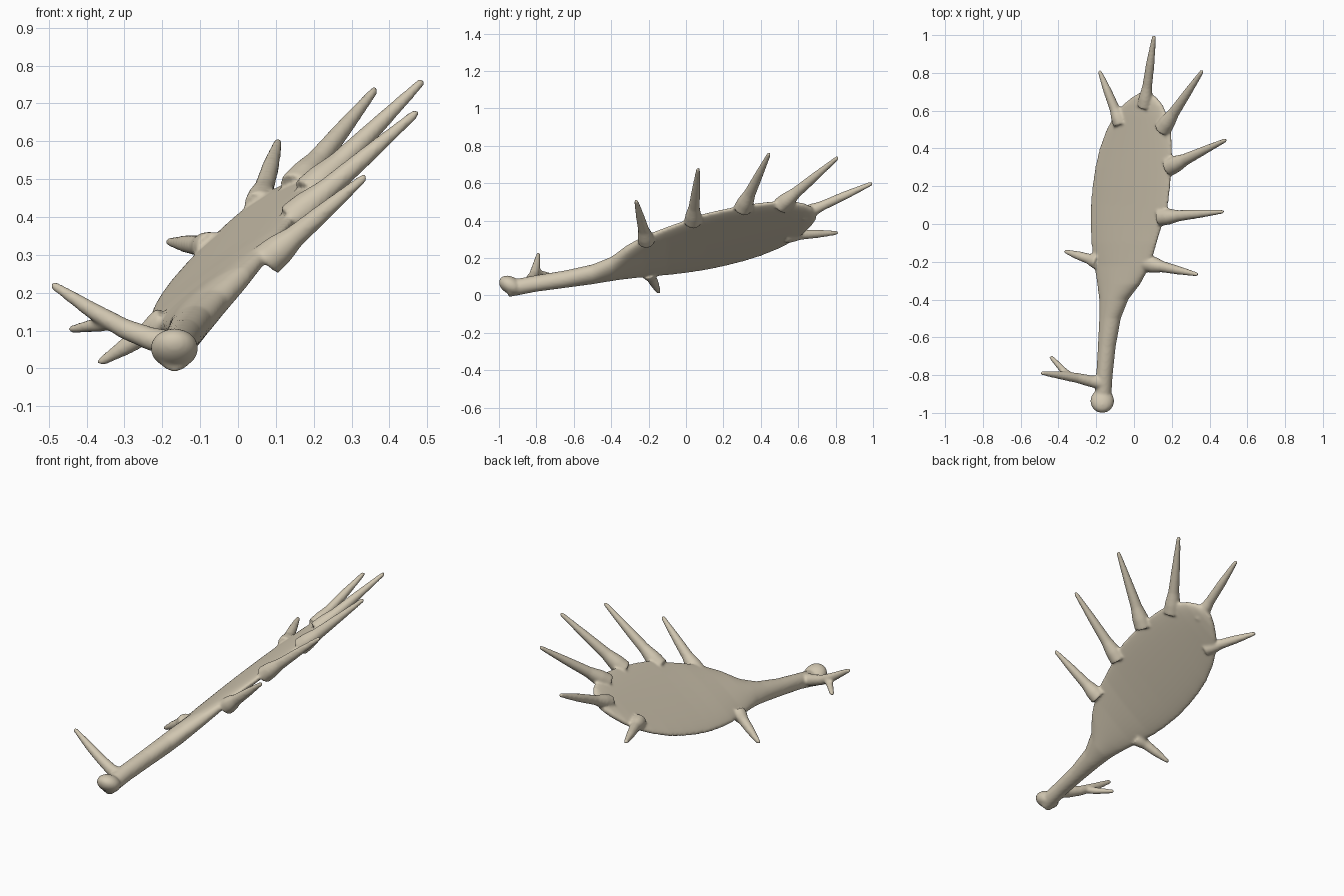
import bpy, bmesh, math
from mathutils import Vector, Matrix

if "Cube" in bpy.data.objects:
    bpy.data.objects.remove(bpy.data.objects["Cube"])

SLOPE_X, SLOPE_Y, LEVEL = 0.73, 0.14, 0.29   # tilted plane the antler lies in

bone = bpy.data.materials.new("bone")
bone.diffuse_color = (0.64, 0.57, 0.44, 1)
bone.use_nodes = True
bone.node_tree.nodes["Principled BSDF"].inputs["Base Color"].default_value = bone.diffuse_color
bm = bmesh.new()


def loft(rings):
    """Skin a list of point rings and cap both ends."""
    rows = [[bm.verts.new(p) for p in ring] for ring in rings]
    n = len(rows[0])
    for a, b in zip(rows, rows[1:]):
        for i in range(n):
            j = (i + 1) % n
            bm.faces.new((a[i], a[j], b[j], b[i]))
    bm.faces.new(rows[0][::-1])
    bm.faces.new(rows[-1])


def tine(points, radii, n=16):
    """Round tapered tube through points, with a rounded tip."""
    pts = [Vector(p) for p in points]
    end = (pts[-1] - pts[-2]).normalized()
    r = radii[-1]
    tip = pts[-1]
    pts[-1] = tip - end * r
    pts += [tip - end * r * 0.4, tip]
    radii = list(radii) + [r * 0.8, r * 0.25]
    rings = []
    for i, p in enumerate(pts):
        d = (pts[min(i + 1, len(pts) - 1)] - pts[max(i - 1, 0)]).normalized()
        s = d.cross(Vector((0, 0, 1))).normalized()
        t = s.cross(d)
        rings.append([p + (s * math.cos(2 * math.pi * k / n) + t * math.sin(2 * math.pi * k / n)) * radii[i]
                      for k in range(n)])
    loft(rings)


# Beam widening into the palm: y, left x, right x, half thickness, z shift
sections = [
    (-0.95, -0.212, -0.122, 0.044, 0.0), (-0.80, -0.20, -0.113, 0.045, 0.0),
    (-0.65, -0.191, -0.097, 0.046, -0.008), (-0.50, -0.184, -0.07, 0.048, -0.015),
    (-0.40, -0.184, -0.03, 0.048, -0.015), (-0.32, -0.192, 0.03, 0.042, -0.01),
    (-0.22, -0.208, 0.085, 0.034, -0.005), (-0.10, -0.225, 0.12, 0.029, 0.0),
    (0.0, -0.23, 0.15, 0.027, 0.0), (0.10, -0.229, 0.18, 0.026, 0.0),
    (0.20, -0.22, 0.192, 0.026, 0.0), (0.30, -0.205, 0.20, 0.026, 0.0),
    (0.40, -0.182, 0.202, 0.026, 0.0), (0.50, -0.145, 0.195, 0.026, 0.0),
    (0.57, -0.107, 0.178, 0.026, 0.0), (0.63, -0.06, 0.152, 0.025, 0.0),
    (0.67, -0.012, 0.12, 0.022, 0.0), (0.695, 0.03, 0.085, 0.014, 0.0),
]
norm = math.hypot(1, SLOPE_X)
across = Vector((1, 0, SLOPE_X))
up = Vector((-SLOPE_X, 0, 1)) / norm
rings = []
for y, xl, xr, th, dz in sections:
    cx, half = (xl + xr) / 2, (xr - xl) / 2
    half = math.sqrt(half ** 2 - (th * SLOPE_X / norm) ** 2)
    c = Vector((cx, y, LEVEL + SLOPE_X * cx + SLOPE_Y * y + dz))
    power = 1.0 if y < -0.35 else 0.75
    ring = []
    for k in range(40):
        a = 2 * math.pi * k / 40
        s = math.copysign(abs(math.sin(a)) ** power, math.sin(a))
        ring.append(c + across * half * math.cos(a) + up * th * s)
    rings.append(ring)
loft(rings)

# Burr at the root
bmesh.ops.create_uvsphere(
    bm, u_segments=32, v_segments=20, radius=1,
    matrix=Matrix.Translation((-0.168, -0.937, 0.053))
    @ Matrix.Rotation(math.radians(-30), 4, 'X')
    @ Matrix.Diagonal((0.063, 0.068, 0.046, 1)))

# Tines around the palm rim: base, tip, base radius
rim_tines = [
    ((-0.07, 0.53, 0.32), (-0.185, 0.815, 0.335), 0.042),
    ((0.055, 0.62, 0.43), (0.107, 1.0, 0.602), 0.040),
    ((0.15, 0.50, 0.475), (0.365, 0.815, 0.74), 0.046),
    ((0.185, 0.30, 0.46), (0.49, 0.447, 0.762), 0.048),
    ((0.14, 0.035, 0.39), (0.476, 0.066, 0.68), 0.046),
    ((0.075, -0.21, 0.285), (0.34, -0.268, 0.51), 0.046),
    ((-0.19, -0.20, 0.125), (-0.37, -0.143, 0.012), 0.042),
]
for base, tip, r in rim_tines:
    b, t = Vector(base), Vector(tip)
    tine([b.lerp(t, f) for f in (0, 0.13, 0.28, 0.6, 1)],
         [r, r * 0.92, r * 0.66, 0.023, 0.012])

# Forked brow tine near the root
tine([(-0.16, -0.845, 0.062), (-0.23, -0.832, 0.078), (-0.30, -0.815, 0.105),
      (-0.38, -0.802, 0.15), (-0.495, -0.788, 0.225)],
     [0.036, 0.031, 0.027, 0.023, 0.012])
tine([(-0.33, -0.81, 0.12), (-0.375, -0.775, 0.115), (-0.445, -0.698, 0.102)],
     [0.02, 0.019, 0.012])

bmesh.ops.recalc_face_normals(bm, faces=bm.faces)
mesh = bpy.data.meshes.new("antler")
bm.to_mesh(mesh)
bm.free()
antler = bpy.data.objects.new("antler", mesh)
bpy.context.collection.objects.link(antler)
mesh.materials.append(bone)

# Fuse the parts into one smooth skin
remesh = antler.modifiers.new("fuse", 'REMESH')
remesh.mode = 'VOXEL'
remesh.voxel_size = 0.007
remesh.use_smooth_shade = True
soften = antler.modifiers.new("soften", 'SMOOTH')
soften.factor = 0.5
soften.iterations = 8
bpy.context.view_layer.objects.active = antler
antler.select_set(True)
for m in ("fuse", "soften"):
    bpy.ops.object.modifier_apply(modifier=m)
if not antler.data.materials:
    antler.data.materials.append(bone)
bpy.ops.object.shade_smooth()
